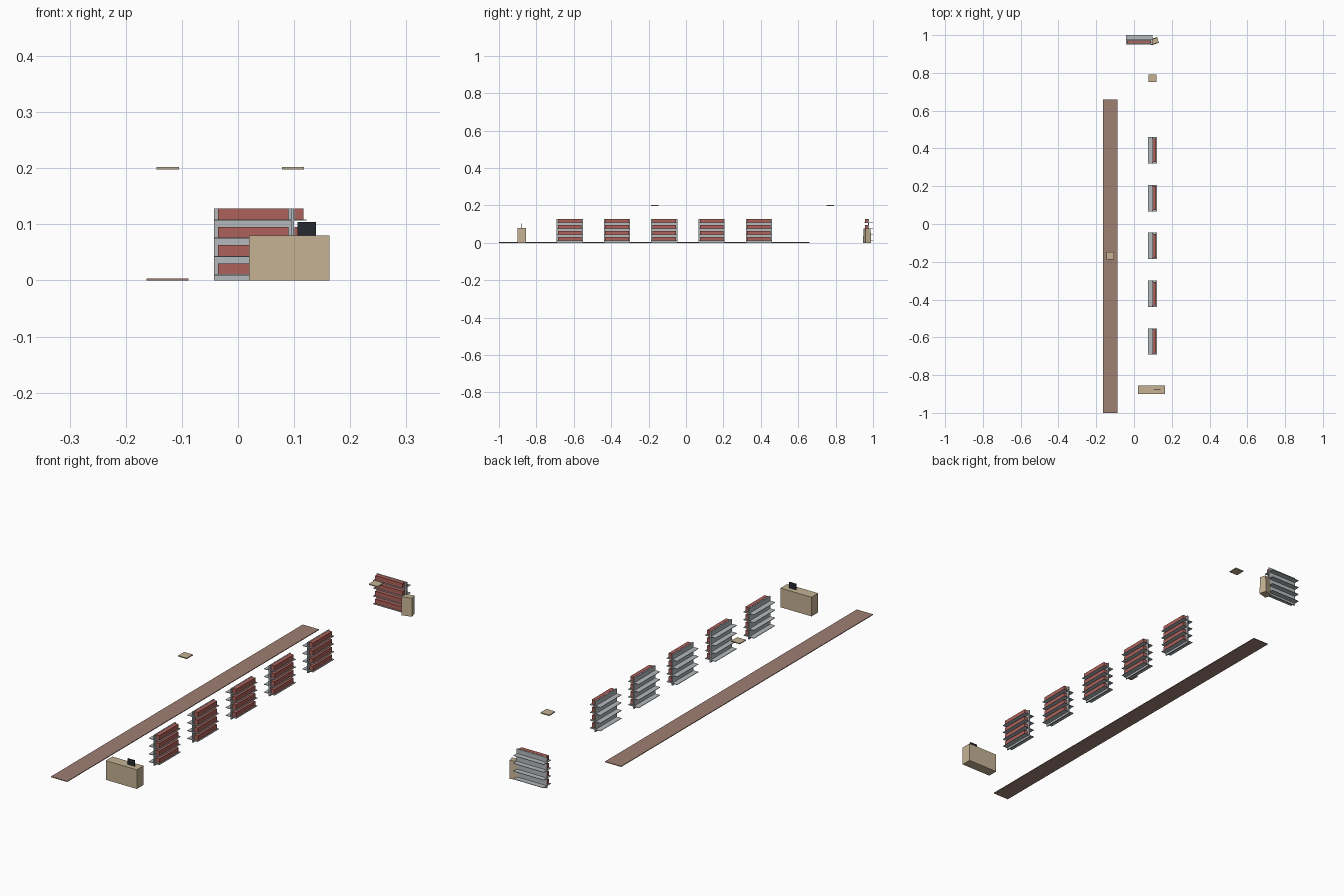
import bpy
import bmesh
from math import radians
from mathutils import Matrix, Vector

cube = bpy.data.objects.get("Cube")
if cube:
    bpy.data.objects.remove(cube, do_unlink=True)


def material(name, rgb):
    linear = [((c + 0.055) / 1.055) ** 2.4 for c in rgb] + [1]
    mat = bpy.data.materials.new(name)
    mat.use_nodes = True
    mat.diffuse_color = linear
    mat.node_tree.nodes["Principled BSDF"].inputs["Base Color"].default_value = linear
    return mat


tan = material("tan", (0.77, 0.70, 0.58))
red = material("brick red", (0.68, 0.38, 0.35))
grey = material("steel grey", (0.71, 0.73, 0.74))
brown = material("walkway brown", (0.62, 0.50, 0.45))
black = material("black", (0.16, 0.16, 0.19))


def build(name, boxes, mats, place=Matrix(), taper=1.0):
    """One object from boxes given as (low corner, high corner, material index)."""
    bm = bmesh.new()
    for low, high, index in boxes:
        low, high = Vector(low), Vector(high)
        verts = bmesh.ops.create_cube(bm, size=1)["verts"]
        for v in verts:
            upper = v.co.z > 0
            v.co = (low + high) / 2 + v.co * (high - low)
            if upper:
                v.co.y *= taper
        for face in {f for v in verts for f in v.link_faces}:
            face.material_index = index
    mesh = bpy.data.meshes.new(name)
    bm.to_mesh(mesh)
    bm.free()
    for mat in mats:
        mesh.materials.append(mat)
    obj = bpy.data.objects.new(name, mesh)
    obj.matrix_world = place
    bpy.context.scene.collection.objects.link(obj)
    return obj


# Long flat walkway
build("walkway", [((-0.163, -1, 0), (-0.088, 0.66, 0.003), 0)], [brown])

# Shelf unit: upright panel, shelves on both sides, goods on the +x side
unit = [((-0.0025, -0.07, 0), (0.0025, 0.07, 0.128), 0)]
for level in range(4):
    z = 0.011 + 0.0325 * level
    unit.append(((-0.0245, -0.07, z - 0.002), (0.0245, 0.07, z), 0))
    unit.append(((0.0035, -0.063, z), (0.0195, 0.063, z + 0.0195), 1))

for i in range(5):
    build(f"aisle_shelf_{i + 1}", unit, [grey, red],
          Matrix.Translation((0.0975, -0.622 + 0.253 * i, 0)))
build("back_wall_shelf", unit, [grey, red],
      Matrix.Translation((0.027, 0.9755, 0)) @ Matrix.Rotation(radians(-90), 4, "Z"))

# Counter with its screen
build("counter", [((0.02, -0.90, 0), (0.163, -0.856, 0.08), 0)], [tan])
build("counter_screen", [((0.106, -0.880, 0.08), (0.139, -0.876, 0.104), 0)], [black])

# Turned cabinet beside the back shelf
build("corner_cabinet", [((-0.021, -0.016, 0), (0.021, 0.016, 0.076), 0)], [tan],
      Matrix.Translation((0.107, 0.968, 0)) @ Matrix.Rotation(radians(17), 4, "Z"), 0.85)

# Hanging ceiling panels
for name, x, y in (("ceiling_panel_front", -0.125, -0.168), ("ceiling_panel_back", 0.098, 0.771)):
    build(name, [((-0.02, -0.02, 0.198), (0.02, 0.02, 0.202), 0)], [tan],
          Matrix.Translation((x, y, 0)))
